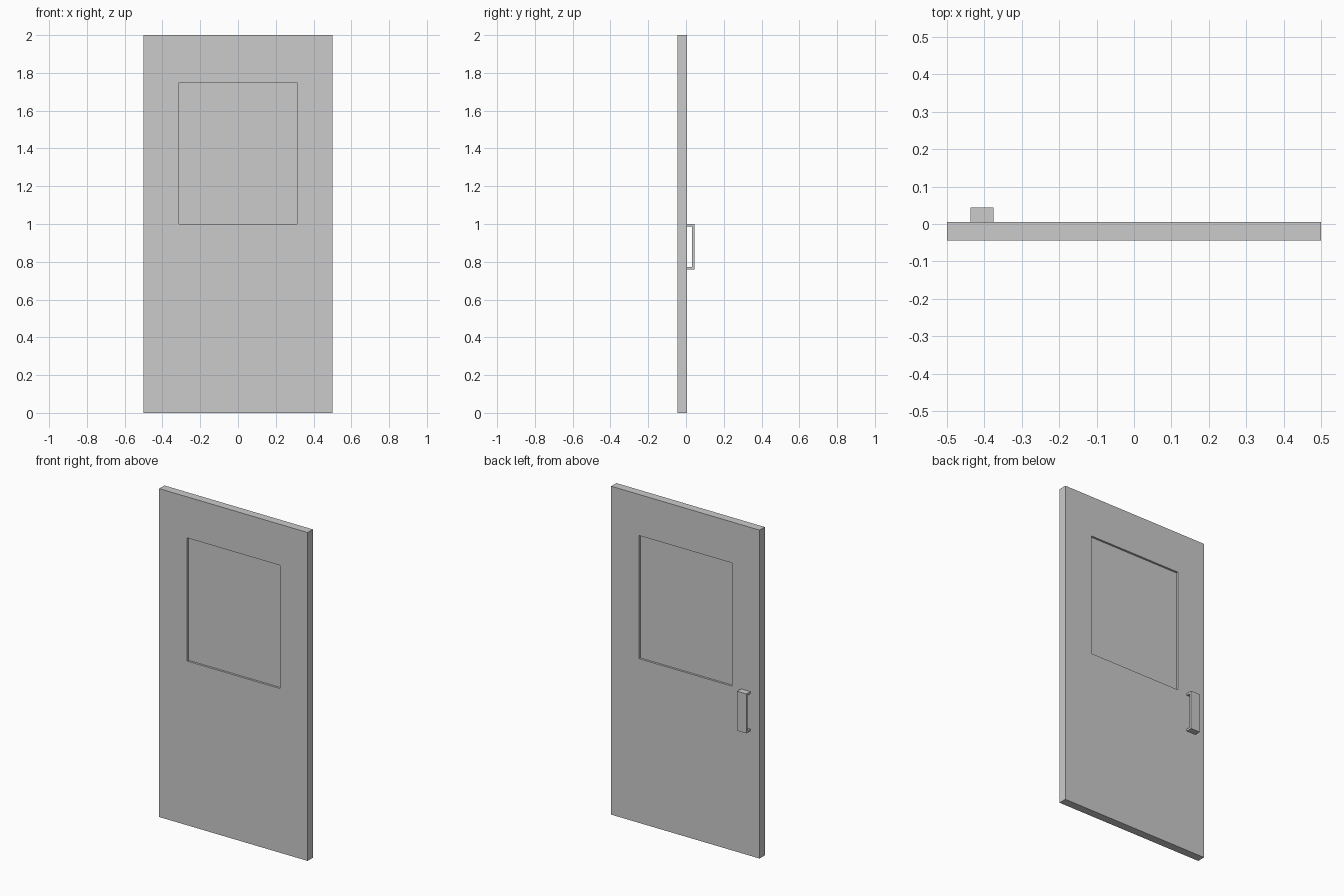
import bpy
import bmesh
from mathutils import Matrix, Vector

cube = bpy.data.objects.get("Cube")
if cube:
    bpy.data.objects.remove(cube, do_unlink=True)

grey = bpy.data.materials.new("light_grey")
grey.use_nodes = True
COLOR = (0.6, 0.6, 0.6, 1)
grey.diffuse_color = COLOR
grey.node_tree.nodes["Principled BSDF"].inputs["Base Color"].default_value = COLOR

FRONT, BACK = -0.044, 0.006      # door faces along y
RECESS = 0.0125                  # window recess on each side
HANDLE_OUT = 0.044


def add_box(bm, lo, hi):
    lo, hi = Vector(lo), Vector(hi)
    size = Matrix.Diagonal((*(hi - lo), 1))
    bmesh.ops.create_cube(bm, size=1, matrix=Matrix.Translation((lo + hi) / 2) @ size)


def finish(name, bm):
    bmesh.ops.recalc_face_normals(bm, faces=bm.faces)
    mesh = bpy.data.meshes.new(name)
    bm.to_mesh(mesh)
    bm.free()
    mesh.materials.append(grey)
    obj = bpy.data.objects.new(name, mesh)
    bpy.context.collection.objects.link(obj)
    return obj


# Door panel: one solid with the window opening left clear
bm = bmesh.new()
xs, zs = (-0.5, -0.3125, 0.3125, 0.5), (0, 1, 1.75, 2)
grid = [[bm.verts.new((x, FRONT, z)) for x in xs] for z in zs]
cells = [bm.faces.new((grid[r][c], grid[r][c + 1], grid[r + 1][c + 1], grid[r + 1][c]))
         for r in range(3) for c in range(3) if (r, c) != (1, 1)]
extruded = bmesh.ops.extrude_face_region(bm, geom=cells, use_keep_orig=True)
moved = [v for v in extruded["geom"] if isinstance(v, bmesh.types.BMVert)]
bmesh.ops.translate(bm, verts=moved, vec=(0, BACK - FRONT, 0))
bmesh.ops.recalc_face_normals(bm, faces=bm.faces)
bmesh.ops.dissolve_limit(bm, angle_limit=0.01, verts=bm.verts, edges=bm.edges)
finish("door_panel", bm)

# Window pane, recessed from both faces
bm = bmesh.new()
add_box(bm, (xs[1], FRONT + RECESS, zs[1]), (xs[2], BACK - RECESS, zs[2]))
finish("window_pane", bm)

# Pull handle: a bracket profile extruded across its width
bm = bmesh.new()
bottom, top, thick = 0.76, 1.0, 0.0125
inner = HANDLE_OUT - thick
profile = [(BACK, bottom), (HANDLE_OUT, bottom), (HANDLE_OUT, top), (BACK, top),
           (BACK, top - thick), (inner, top - thick),
           (inner, bottom + thick), (BACK, bottom + thick)]
face = bm.faces.new([bm.verts.new((-0.4375, y, z)) for y, z in profile])
extruded = bmesh.ops.extrude_face_region(bm, geom=[face], use_keep_orig=True)
moved = [v for v in extruded["geom"] if isinstance(v, bmesh.types.BMVert)]
bmesh.ops.translate(bm, verts=moved, vec=(0.0625, 0, 0))
finish("pull_handle", bm)
